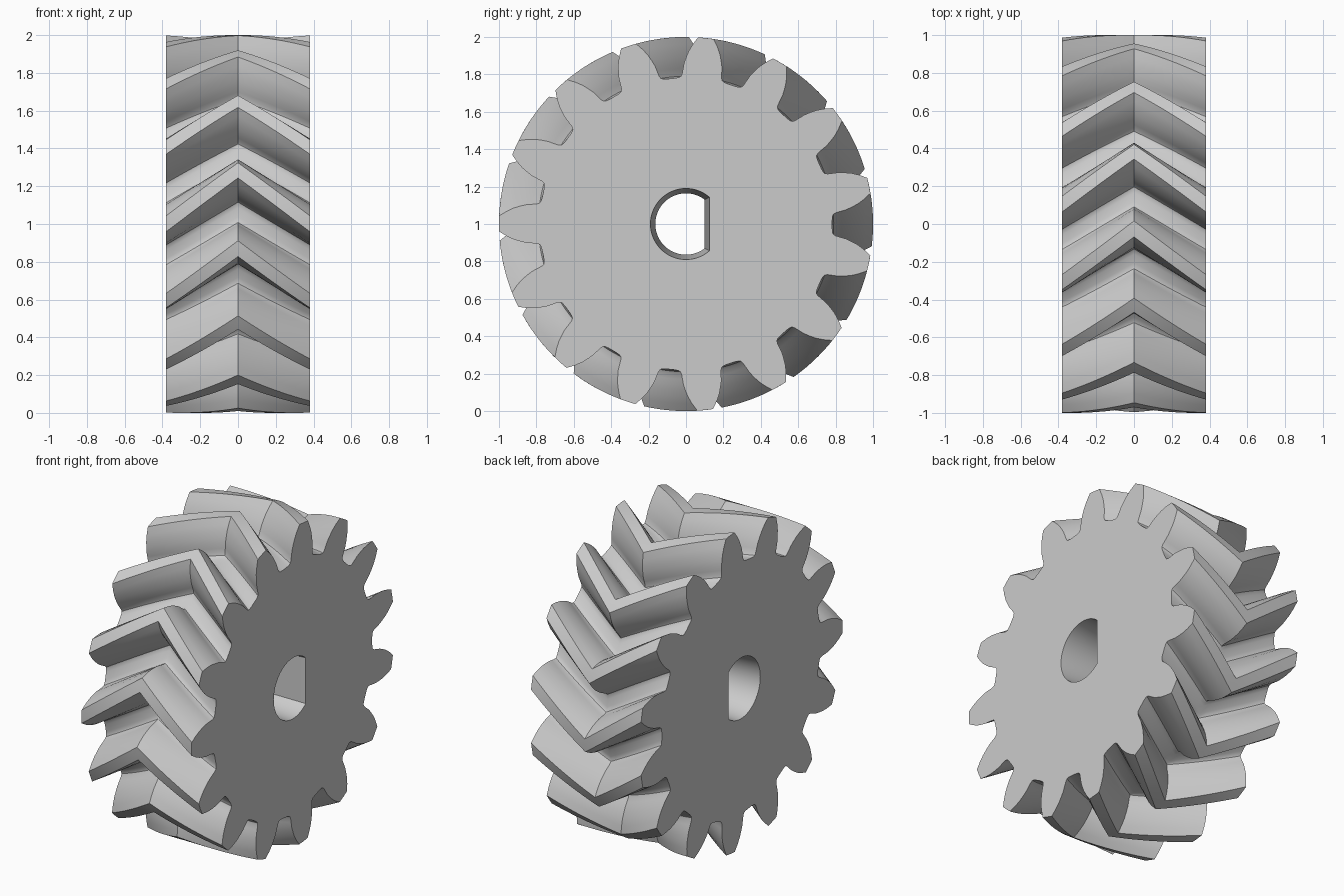
import bpy, bmesh, math

cube = bpy.data.objects.get("Cube")
if cube:
    bpy.data.objects.remove(cube, do_unlink=True)

TEETH = 15
HALF_WIDTH = 0.38
TWIST = 16.4        # degrees the teeth turn from each end to the middle
END_ANGLE = 6.1     # tooth centre at the end faces, degrees from the top
STEPS = 10          # slices per half

# Half tooth: (degrees from tooth centre, radius), valley to tip
FLANK = [(10.3, 0.782), (8.8, 0.785), (8.1, 0.79), (7.6, 0.803), (7.2, 0.83),
         (6.8, 0.86), (6.1, 0.89), (5.2, 0.925), (4.0, 0.96), (2.4, 1.0)]


def point(x, degrees, radius):
    a = math.radians(degrees)
    return (x, radius * math.sin(a), 1 + radius * math.cos(a))


def tooth_ring(x):
    turn = END_ANGLE + TWIST * (1 - abs(x) / HALF_WIDTH)
    outline = [(-a, r) for a, r in FLANK] + [(0, 1.0)] + FLANK[::-1]
    return [point(x, turn + i * 360 / TEETH + a, r)
            for i in range(TEETH) for a, r in outline]


def bore_ring(x):
    # D-shaped hole, slightly narrower in the middle
    t = abs(x) / HALF_WIDTH
    radius, flat = 0.164 + 0.026 * t, 0.10 + 0.025 * t
    start = math.degrees(math.asin(flat / radius))
    start = 90 + (90 - start)
    sweep = 360 - 2 * (start - 90)
    return [point(x, start + sweep * i / 48, radius) for i in range(49)]


def loft(bm, ring, stations):
    # Skin successive rings and return the first and last rings
    rings = [[bm.verts.new(p) for p in ring(x)] for x in stations]
    for a, b in zip(rings, rings[1:]):
        for i in range(len(a)):
            j = (i + 1) % len(a)
            bm.faces.new((a[i], a[j], b[j], b[i]))
    return rings[0], rings[-1]


# Gear body with chevron teeth and the shaft hole
bm = bmesh.new()
slices = [HALF_WIDTH * i / STEPS for i in range(-STEPS, STEPS + 1)]
outer = loft(bm, tooth_ring, slices)
inner = loft(bm, bore_ring, [-HALF_WIDTH, 0, HALF_WIDTH])

# End faces between the tooth outline and the hole
for rim, hole in zip(outer, inner):
    edges = [bm.edges.get((loop[i - 1], loop[i]))
             for loop in (rim, hole) for i in range(len(loop))]
    bmesh.ops.triangle_fill(bm, use_beauty=True, use_dissolve=False, edges=edges)
bmesh.ops.recalc_face_normals(bm, faces=bm.faces[:])

mesh = bpy.data.meshes.new("herringbone_gear")
bm.to_mesh(mesh)
bm.free()
gear = bpy.data.objects.new("herringbone_gear", mesh)
bpy.context.collection.objects.link(gear)

# Plain grey material
colour = (0.6, 0.6, 0.6, 1)
grey = bpy.data.materials.new("light_grey")
grey.use_nodes = True
grey.diffuse_color = colour
grey.node_tree.nodes["Principled BSDF"].inputs["Base Color"].default_value = colour
mesh.materials.append(grey)

bpy.ops.object.select_all(action="DESELECT")
gear.select_set(True)
bpy.context.view_layer.objects.active = gear
bpy.ops.object.shade_smooth_by_angle(angle=math.radians(30))
